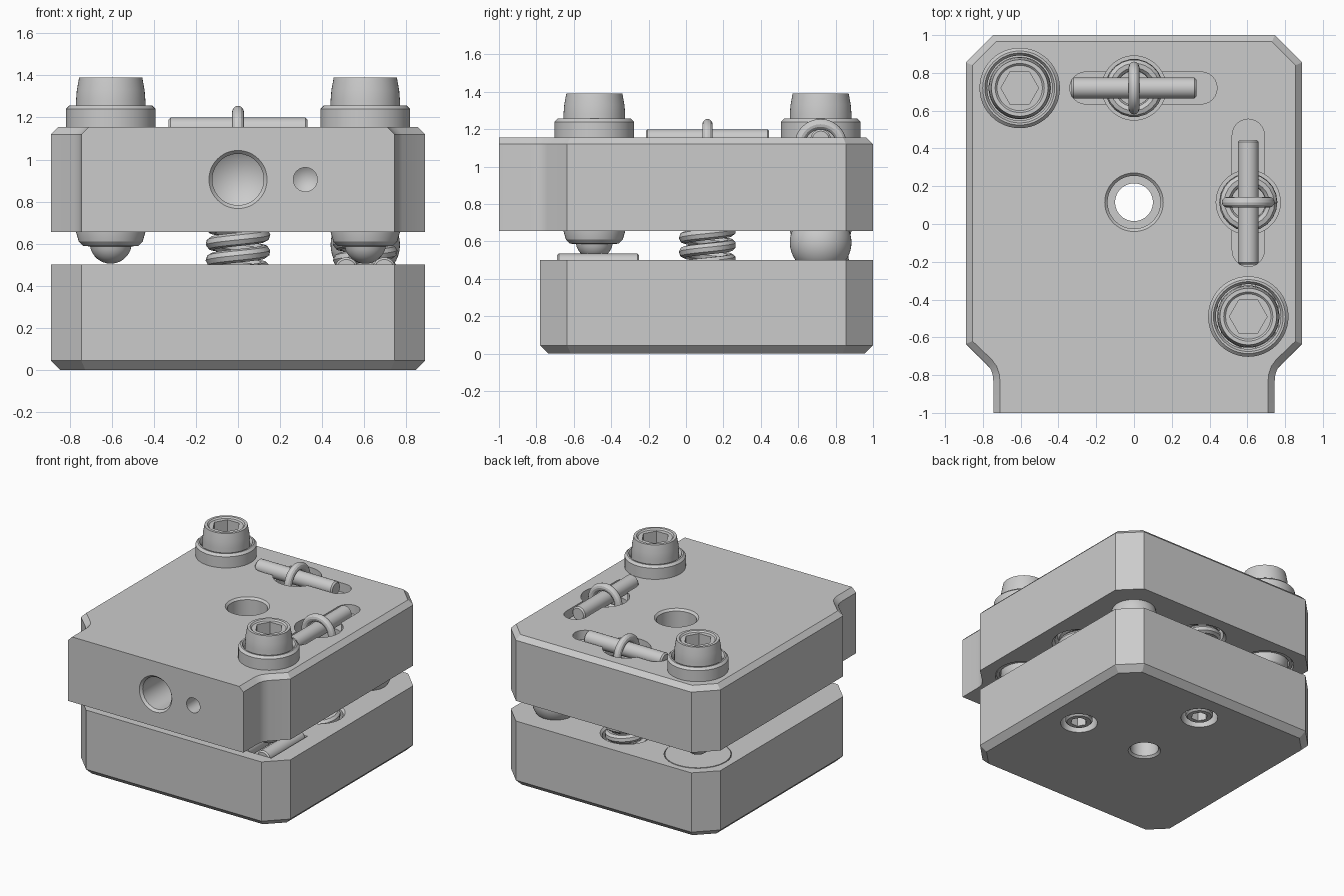
import bpy, bmesh
from math import pi, sin, cos, radians
from mathutils import Matrix

cube = bpy.data.objects.get("Cube")
if cube:
    bpy.data.objects.remove(cube, do_unlink=True)

metal = bpy.data.materials.new("satin grey metal")
metal.use_nodes = True
GREY = (0.6, 0.6, 0.6, 1)
metal.diffuse_color = GREY
metal.node_tree.nodes["Principled BSDF"].inputs["Base Color"].default_value = GREY

TURN = {"z": Matrix(), "x": Matrix.Rotation(pi / 2, 4, "Y"), "y": Matrix.Rotation(-pi / 2, 4, "X")}


def finish(name, bm, loc=(0, 0, 0), axis="z"):
    bmesh.ops.remove_doubles(bm, verts=bm.verts, dist=1e-5)
    bmesh.ops.recalc_face_normals(bm, faces=bm.faces)
    bmesh.ops.transform(bm, matrix=Matrix.Translation(loc) @ TURN[axis], verts=bm.verts)
    mesh = bpy.data.meshes.new(name)
    bm.to_mesh(mesh)
    bm.free()
    mesh.materials.append(metal)
    obj = bpy.data.objects.new(name, mesh)
    bpy.context.collection.objects.link(obj)
    return obj


def lathe(name, profile, loc=(0, 0, 0), axis="z", segs=48):
    """Revolve (radius, height) points; a profile off the axis closes on itself."""
    bm = bmesh.new()
    verts = [bm.verts.new((r, 0, h)) for r, h in profile]
    edges = [bm.edges.new(p) for p in zip(verts, verts[1:])]
    if profile[0][0] > 0:
        edges.append(bm.edges.new((verts[-1], verts[0])))
    bmesh.ops.spin(bm, geom=verts + edges, axis=(0, 0, 1), cent=(0, 0, 0),
                   angle=2 * pi, steps=segs)
    return finish(name, bm, loc, axis)


def prism_mesh(outline, z0, z1):
    bm = bmesh.new()
    face = bm.faces.new([bm.verts.new((x, y, z0)) for x, y in outline])
    top = bmesh.ops.extrude_face_region(bm, geom=[face])["geom"]
    bmesh.ops.translate(bm, vec=(0, 0, z1 - z0),
                        verts=[v for v in top if isinstance(v, bmesh.types.BMVert)])
    return bm


def prism(name, outline, z0, z1):
    return finish(name, prism_mesh(outline, z0, z1))


def plate(name, right_side, z0, z1, bevel, rule):
    """Mirrored outline, extruded, with the edges picked by the rule chamfered."""
    bm = prism_mesh(right_side + [(-x, y) for x, y in reversed(right_side)], z0, z1)
    bmesh.ops.recalc_face_normals(bm, faces=bm.faces)
    bmesh.ops.bevel(bm, geom=[e for e in bm.edges if rule(*[v.co for v in e.verts])],
                    offset=bevel, segments=1, affect="EDGES", profile=0.5)
    return finish(name, bm)


def hexagon(x, y, r):
    return [(x + r * cos(i * pi / 3), y + r * sin(i * pi / 3)) for i in range(6)]


def slot(x, y, r, a, b, axis):
    """Rounded slot reaching from a to b along the axis."""
    pts = []
    for i in range(26):
        t = -pi / 2 + pi * (i % 13) / 12 + (pi if i > 12 else 0)
        u, v = (b - r if i < 13 else a + r) + r * cos(t), r * sin(t)
        pts.append((x + u, y + v) if axis == "x" else (x - v, y + u))
    return pts


def cut(obj, cutters):
    for c in cutters:
        mod = obj.modifiers.new("cut", "BOOLEAN")
        mod.operation, mod.solver, mod.object = "DIFFERENCE", "EXACT", c
    bake(obj)
    for c in cutters:
        bpy.data.objects.remove(c, do_unlink=True)


def bake(obj):
    bpy.context.view_layer.update()
    deps = bpy.context.evaluated_depsgraph_get()
    mesh = bpy.data.meshes.new_from_object(obj.evaluated_get(deps))
    obj.modifiers.clear()
    obj.data = mesh


TOP, UNDER, BASE = 1.155, 0.655, 0.5
SPRINGS = [("back", 0, 0.72, "x"), ("side", 0.605, 0.115, "y")]
SCREWS = [("back", -0.605, 0.72), ("front", 0.605, -0.49)]
CX, CY = 0, 0.115

# Upper plate: necked at the front, chamfered round the top except the front edge
upper = plate("upper_plate",
              [(0.745, -1), (0.745, -0.83), (0.748, -0.8), (0.758, -0.77), (0.78, -0.74),
               (0.89, -0.635), (0.89, 0.855), (0.745, 1)], UNDER, TOP, 0.035,
              lambda a, b: min(a.z, b.z) > TOP - 0.01 and max(a.y, b.y) > -0.99)
cutters = [
    lathe("bore", [(0, 0.6), (0.14, 0.6), (0.14, TOP - 0.015), (0.165, TOP + 0.01), (0, TOP + 0.01)],
          (CX, CY, 0)),
    lathe("main_drill", [(0, -0.01), (0.147, -0.01), (0.122, 0.018), (0.122, 0.42), (0, 0.5)],
          (0, -1, 0.905), "y"),
    lathe("small_drill", [(0, -0.01), (0.057, -0.01), (0.057, 0.18), (0, 0.22)],
          (0.32, -1, 0.905), "y", 32)]
for n, x, y, axis in SPRINGS:
    cutters.append(lathe("spring_bore", [(0, 0.64), (0.205, 0.64), (0.17, 0.675), (0.17, 1.2), (0, 1.2)],
                         (x, y, 0)))
    a, b = (-0.34, 0.44)
    cutters.append(prism("pin_slot", slot(x, y, 0.085, a, b, axis), 1.085, 1.2))
for n, x, y in SCREWS:
    cutters.append(lathe("bushing_bore", [(0, 0.6), (0.203, 0.6), (0.203, 1.2), (0, 1.2)], (x, y, 0)))
cut(upper, cutters)

# Lower plate: clipped corners, chamfered underside
lower = plate("lower_plate", [(0.745, -0.78), (0.89, -0.635), (0.89, 0.855), (0.745, 1)],
              0, BASE, 0.045, lambda a, b: max(a.z, b.z) < 0.01)
px, py = SCREWS[1][1:]
groove = [(px - 0.16, -0.69), (px + 0.16, -0.69), (px + 0.16, -0.25), (px - 0.16, -0.25)]
cutters = [
    lathe("bore", [(0, -0.01), (0.125, -0.01), (0.1, 0.015), (0.1, 0.6), (0, 0.6)], (CX, CY, 0)),
    lathe("seat_pocket", [(0, 0.4), (0.235, 0.4), (0.235, 0.6), (0, 0.6)], (*SCREWS[0][1:], 0)),
    prism("groove", groove, 0.42, 0.6)]
for n, x, y, axis in SPRINGS:
    cutters.append(lathe("spring_bore", [(0, -0.01), (0.13, -0.01), (0.13, 0.2), (0.17, 0.2),
                                         (0.17, 0.485), (0.195, 0.51), (0, 0.51)], (x, y, 0)))
cut(lower, cutters)

# Adjusting screws with ball tips, each in a flanged bushing
for n, x, y in SCREWS:
    ball = [(0.1 * sin(radians(t)), 0.605 - 0.1 * cos(radians(t))) for t in range(0, 81, 10)]
    screw = lathe(n + "_adjuster", ball + [
        (0.13, 0.588), (0.152, 0.61), (0.165, 0.655), (0.165, 1.28), (0.161, 1.33),
        (0.15, 1.39), (0.13, 1.39), (0.12, 1.38), (0, 1.38)], (x, y, 0))
    cut(screw, [prism("socket", hexagon(x, y, 0.1), 1.27, 1.45)])
    lathe(n + "_bushing", [(0.172, 0.665), (0.195, 0.665), (0.195, TOP), (0.213, TOP), (0.213, 1.24),
                           (0.196, 1.257), (0.185, 1.257), (0.172, 1.235)], (x, y, 0))

# Contacts: flat seat, twin rods and a fixed pivot ball
lathe("flat_seat", [(0, 0.4), (0.23, 0.4), (0.23, 0.502), (0, 0.502)], (*SCREWS[0][1:], 0))
for side in (-1, 1):
    lathe("contact_rod", [(0, 0), (0.045, 0), (0.055, 0.01), (0.055, 0.43), (0.045, 0.44), (0, 0.44)],
          (px + side * 0.09, -0.69, 0.48), "y", 32)
lathe("pivot_ball", [(0.165 * sin(pi * i / 20), -0.165 * cos(pi * i / 20)) for i in range(21)],
      (0.605, 0.72, 0.595))

# Springs, their hooks, cross pins and anchor screws
for n, x, y, axis in SPRINGS:
    curve = bpy.data.curves.new(n + "_coil", "CURVE")
    curve.dimensions, curve.bevel_depth, curve.bevel_resolution = "3D", 0.032, 2
    curve.use_fill_caps = True
    steps, turns, z0, z1 = 220, 10, 0.25, 1.03
    path = curve.splines.new("POLY")
    path.points.add(steps)
    for i, p in enumerate(path.points):
        t = 2 * pi * turns * i / steps
        p.co = (0.122 * cos(t), 0.122 * sin(t), z0 + (z1 - z0) * i / steps, 1)
    temp = bpy.data.objects.new("coil_path", curve)
    bpy.context.collection.objects.link(temp)
    bpy.context.view_layer.update()
    mesh = bpy.data.meshes.new_from_object(temp.evaluated_get(bpy.context.evaluated_depsgraph_get()))
    bpy.data.objects.remove(temp, do_unlink=True)
    mesh.materials.clear()
    mesh.materials.append(metal)
    coil = bpy.data.objects.new(n + "_spring", mesh)
    coil.location = (x, y, 0)
    bpy.context.collection.objects.link(coil)

    ring = [(0.112 + 0.028 * cos(i * pi / 6), 0.028 * sin(i * pi / 6)) for i in range(12)]
    lathe(n + "_spring_hook", ring, (x, y, 1.115), axis)
    pin = [(0, -0.33), (0.045, -0.33), (0.055, -0.32), (0.055, 0.32), (0.045, 0.33), (0, 0.33)]
    lathe(n + "_cross_pin", pin, (x, y, 1.145), axis, 32)

    anchor = lathe(n + "_anchor_screw", [(0, 0.01), (0.085, 0.01), (0.097, 0.022), (0.097, 0.3), (0, 0.3)],
                   (x, y, 0))
    cut(anchor, [prism("socket", hexagon(x, y, 0.06), -0.05, 0.1)])
    lathe(n + "_anchor_collar", [(0.095, 0.12), (0.13, 0.12), (0.13, 0.2), (0.095, 0.2)], (x, y, 0))

# Smooth the round surfaces, keep machined edges crisp
bpy.ops.object.select_all(action="DESELECT")
for obj in bpy.context.collection.objects:
    if obj.type == "MESH":
        obj.select_set(True)
        bpy.context.view_layer.objects.active = obj
bpy.ops.object.shade_smooth_by_angle(angle=radians(28))
